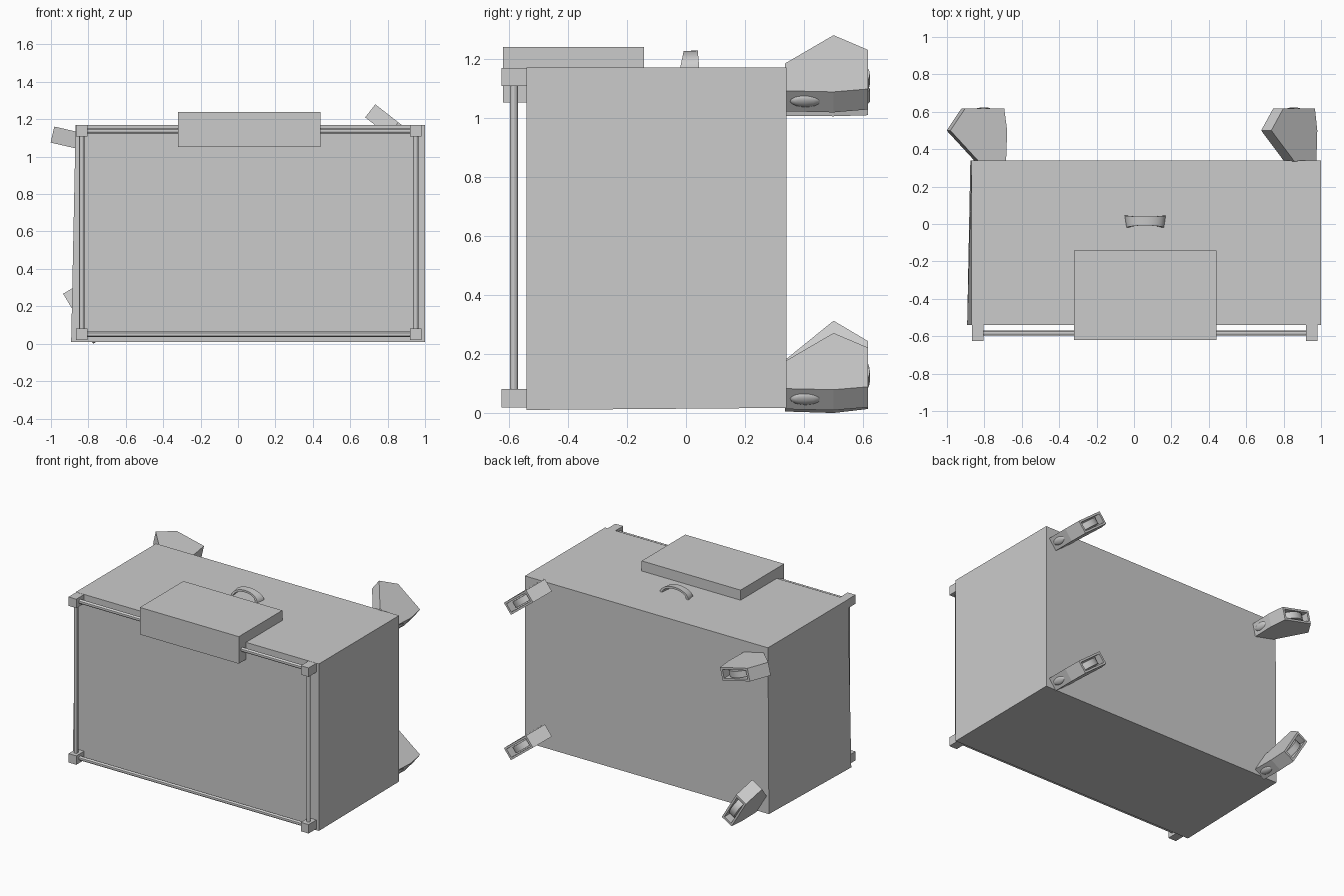
import bpy, bmesh, math
from mathutils import Vector

if "Cube" in bpy.data.objects:
    bpy.data.objects.remove(bpy.data.objects["Cube"])


def finish(name, bm, matrix=None):
    bmesh.ops.recalc_face_normals(bm, faces=bm.faces)
    me = bpy.data.meshes.new(name)
    bm.to_mesh(me)
    bm.free()
    ob = bpy.data.objects.new(name, me)
    bpy.context.collection.objects.link(ob)
    return ob


def box(name, lo, hi):
    bm = bmesh.new()
    bmesh.ops.create_cube(bm, size=1)
    for v in bm.verts:
        v.co = Vector([lo[i] + (v.co[i] + 0.5) * (hi[i] - lo[i]) for i in range(3)])
    return finish(name, bm)


def prism(name, pts, offset):
    """Extrude a closed polygon of 3D points by an offset."""
    bm = bmesh.new()
    face = bm.faces.new([bm.verts.new(p) for p in pts])
    ext = bmesh.ops.extrude_face_region(bm, geom=[face])
    bmesh.ops.translate(bm, vec=Vector(offset),
                        verts=[g for g in ext['geom'] if isinstance(g, bmesh.types.BMVert)])
    if face.is_valid is False or len(bm.faces) < len(pts) + 2:
        bmesh.ops.holes_fill(bm, edges=bm.edges)
    return finish(name, bm)


def smooth(ob):
    bpy.context.view_layer.objects.active = ob
    for o in bpy.context.selected_objects:
        o.select_set(False)
    ob.select_set(True)
    bpy.ops.object.shade_smooth_by_angle()


def cylinder(name, a, b, r, sides=12):
    a, b = Vector(a), Vector(b)
    bm = bmesh.new()
    bmesh.ops.create_cone(bm, cap_ends=True, segments=sides, radius1=r, radius2=r, depth=(b - a).length)
    bm.transform((b - a).to_track_quat('Z', 'Y').to_matrix().to_4x4())
    bmesh.ops.translate(bm, verts=bm.verts, vec=(a + b) / 2)
    ob = finish(name, bm)
    smooth(ob)
    return ob


# Main case, slightly flared at the lower left edge
body = box("case_body", (-0.868, -0.54, 0.01), (1.0, 0.34, 1.17))
for v in body.data.vertices:
    if v.co.z < 0.5:
        if v.co.x < 0:
            v.co.x = -0.892 if v.co.y < 0 else -0.875
        if v.co.y > 0:
            v.co.z = 0.017

# Front tube frame with corner blocks
X, Z, Y = (-0.835, 0.95), (0.05, 1.138), -0.583
for x in X:
    for z in Z:
        box("frame_corner", (x - 0.03, -0.625, z - 0.031), (x + 0.03, -0.538, z + 0.031))
    cylinder("frame_upright", (x, Y, Z[0]), (x, Y, Z[1]), 0.014)
for z in Z:
    cylinder("frame_rail", (X[0], Y, z), (X[1], Y, z), 0.014)

# Folded grip panel: top plate plus a lip down the front
prism("grip_panel", [(-0.32, y, z) for y, z in (
    (-0.62, 1.052), (-0.54, 1.052), (-0.54, 1.17), (-0.142, 1.17), (-0.142, 1.24), (-0.62, 1.24))],
    (0.76, 0, 0))

# Arched carry handle on top
bm = bmesh.new()
N, rows = 16, []
for rx, rz, y0, y1 in ((0.11, 0.06, 0.045, 0.04), (0.10, 0.058, -0.02, -0.008),
                       (0.086, 0.044, -0.02, -0.008), (0.094, 0.046, 0.045, 0.04)):
    row = []
    for i in range(N + 1):
        t = math.pi * i / N
        y = y0 + (y1 - y0) * math.sin(t)
        row.append(bm.verts.new((0.06 + rx * math.cos(t), y, 1.168 + rz * math.sin(t))))
    rows.append(row)
for k in range(4):
    p, q = rows[k], rows[(k + 1) % 4]
    for i in range(N):
        bm.faces.new((p[i], p[i + 1], q[i + 1], q[i]))
for i in (0, N):
    bm.faces.new([r[i] for r in rows])
smooth(finish("carry_handle", bm))

# Swivel casters on the back: x, z, swivel angle
PROFILE = [(0.0, 0.335), (0.156, 0.5), (0.075, 0.617), (-0.14, 0.617), (-0.156, 0.5), (-0.15, 0.335)]
for cx, cz, ang in ((-0.84, 1.083, 167), (0.83, 1.149, 142), (0.83, 0.14, 142), (-0.817, 0.156, 121)):
    housing = prism("caster_housing", [(u, y, -0.044) for u, y in PROFILE], (0, 0, 0.088))
    slot = box("slot_cutter", (-0.125, 0.44, -0.03), (0.06, 0.7, 0.03))
    wheel = cylinder("caster_wheel", (-0.03, 0.535, -0.022), (-0.03, 0.535, 0.022), 0.088, 24)
    bm = bmesh.new()
    bmesh.ops.create_uvsphere(bm, u_segments=12, v_segments=8, radius=1)
    for v in bm.verts:
        v.co = Vector((-0.148 + v.co.x * 0.014, 0.405 + v.co.y * 0.055, v.co.z * 0.025))
    boss = finish("caster_boss", bm)
    smooth(boss)
    for ob in (housing, slot, wheel, boss):
        ob.location = (cx, 0, cz)
        ob.rotation_euler = (0, -math.radians(ang), 0)
    mod = housing.modifiers.new("slot", 'BOOLEAN')
    mod.operation, mod.object, mod.solver = 'DIFFERENCE', slot, 'EXACT'
    bpy.context.view_layer.update()
    bpy.context.view_layer.objects.active = housing
    bpy.ops.object.modifier_apply(modifier=mod.name)
    bpy.data.objects.remove(slot)
